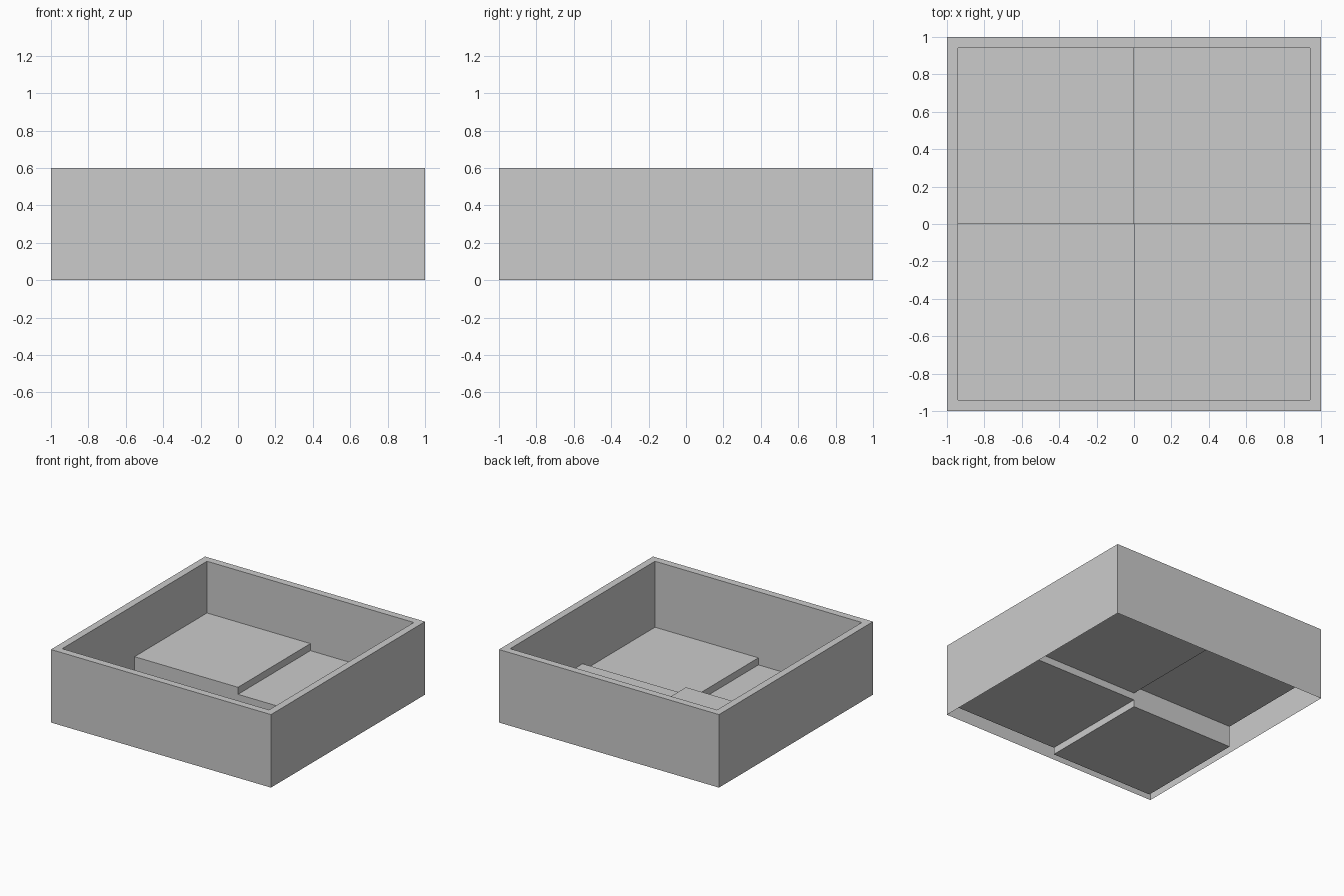
import bpy, bmesh
from mathutils import Vector

if "Cube" in bpy.data.objects:
    bpy.data.objects.remove(bpy.data.objects["Cube"])

OUT, INN, TOP = 1.0, 0.94, 0.6
# floor height of each quadrant, keyed by (x sign, y sign): a spiral of equal steps
LEVEL = {(-1, -1): 0.0, (1, -1): 0.058, (1, 1): 0.117, (-1, 1): 0.175}


def add_face(bm, points, facing):
    """Add a face whose normal points towards the given direction."""
    face = bm.faces.new([bm.verts.new(p) for p in points])
    face.normal_update()
    if face.normal.dot(Vector(facing)) < 0:
        face.normal_flip()


def add_wall(bm, a, b, z0, z1, facing):
    """Upright sheet between plan points a and b."""
    add_face(bm, [(*a, z0), (*b, z0), (*b, z1), (*a, z1)], facing)


def make_object(name, bm):
    bmesh.ops.remove_doubles(bm, verts=bm.verts, dist=1e-5)
    mesh = bpy.data.meshes.new(name)
    bm.to_mesh(mesh)
    bm.free()
    bpy.context.collection.objects.link(bpy.data.objects.new(name, mesh))


# Tray walls: outer skin, top rim and inner skin, hollow and open underneath
bm = bmesh.new()
corners = [(-1, -1), (1, -1), (1, 1), (-1, 1)]
for i, p in enumerate(corners):
    q = corners[(i + 1) % 4]
    out = Vector(((p[0] + q[0]) / 2, (p[1] + q[1]) / 2, 0))
    po, qo = [(c[0] * OUT, c[1] * OUT) for c in (p, q)]
    pi, qi = [(c[0] * INN, c[1] * INN) for c in (p, q)]
    mid = (out.x * INN, out.y * INN)
    add_wall(bm, po, qo, 0, TOP, out)
    add_face(bm, [(*po, TOP), (*qo, TOP), (*qi, TOP), (*pi, TOP)], (0, 0, 1))
    # the inner skin drops to the floor level of each quadrant
    add_wall(bm, pi, mid, LEVEL[p], TOP, -out)
    add_wall(bm, mid, qi, LEVEL[q], TOP, -out)
make_object("tray_walls", bm)

# Stepped floor: four thin panels joined by upright risers
bm = bmesh.new()
for i, p in enumerate(corners):
    z = LEVEL[p]
    x, y = p[0] * INN, p[1] * INN
    add_face(bm, [(0, 0, z), (x, 0, z), (x, y, z), (0, y, z)], (0, 0, 1))
    q = corners[(i + 1) % 4]
    low, high = sorted((p, q), key=LEVEL.get)
    edge = ((p[0] + q[0]) / 2 * INN, (p[1] + q[1]) / 2 * INN)
    facing = (low[0] - high[0], low[1] - high[1], 0)
    add_wall(bm, (0, 0), edge, LEVEL[low], LEVEL[high], facing)
make_object("stepped_floor", bm)
